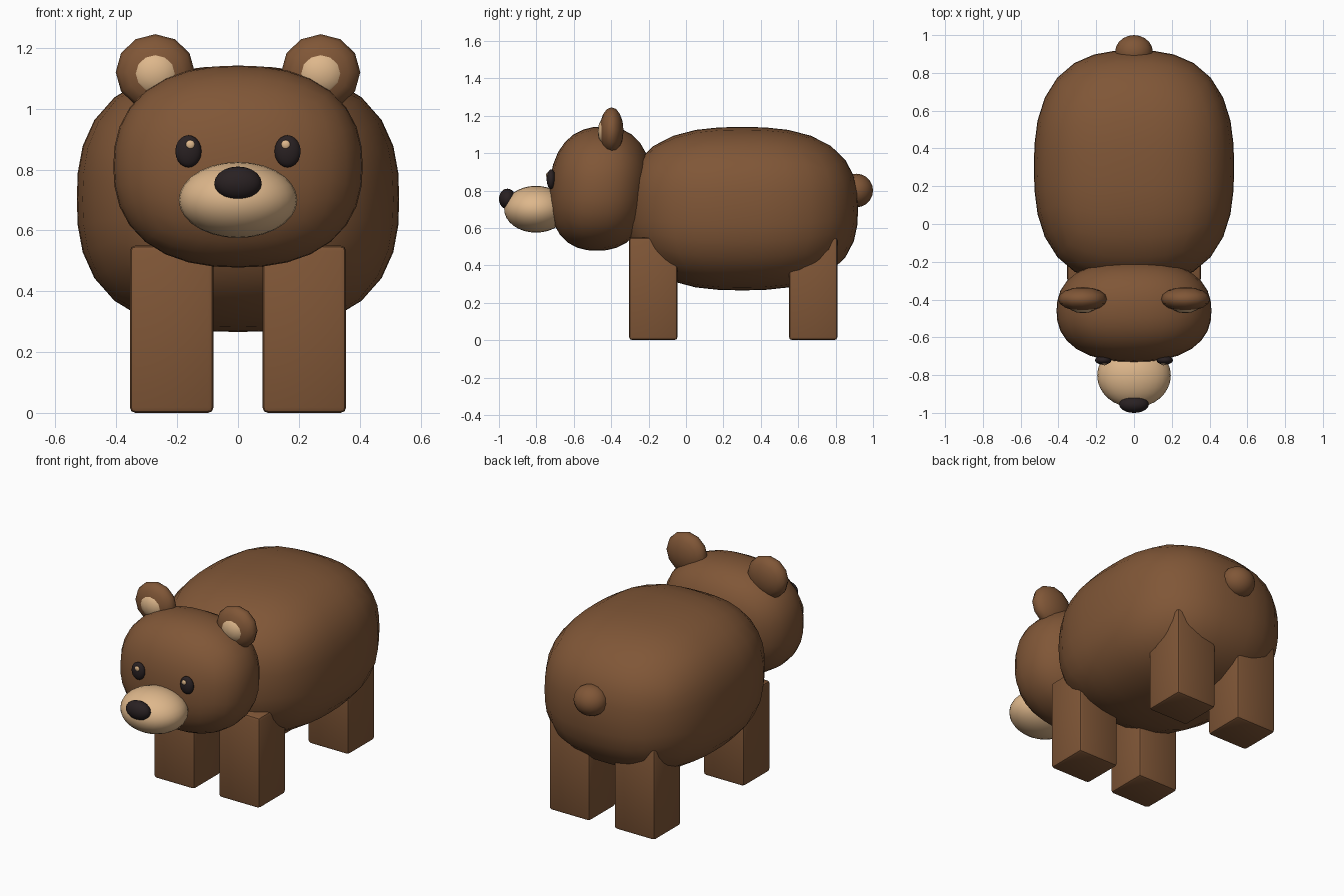
import bpy, bmesh, math
from mathutils import Vector, Matrix

if "Cube" in bpy.data.objects:
    bpy.data.objects.remove(bpy.data.objects["Cube"])


def material(name, rgb):
    m = bpy.data.materials.new(name)
    m.diffuse_color = (*rgb, 1.0)
    m.use_nodes = True
    m.node_tree.nodes["Principled BSDF"].inputs["Base Color"].default_value = m.diffuse_color
    return m


BROWN = material("brown_fur", (0.216, 0.094, 0.038))
TAN = material("cream_fur", (0.73, 0.475, 0.26))
DARK = material("dark_nose", (0.022, 0.015, 0.016))


def finish(bm, name, mat, smooth=True):
    bmesh.ops.recalc_face_normals(bm, faces=bm.faces)
    mesh = bpy.data.meshes.new(name)
    bm.to_mesh(mesh)
    bm.free()
    mesh.materials.append(mat)
    for p in mesh.polygons:
        p.use_smooth = smooth
    ob = bpy.data.objects.new(name, mesh)
    bpy.context.collection.objects.link(ob)
    return ob


def rounded_blob(name, center, radii, power, mat, cuts=7, lean=0.0):
    """Boxy ellipsoid: subdivided cube pushed out to a superellipsoid."""
    bm = bmesh.new()
    bmesh.ops.create_cube(bm, size=2)
    bmesh.ops.subdivide_edges(bm, edges=bm.edges[:], cuts=cuts, use_grid_fill=True)
    for v in bm.verts:
        d = Vector([math.tan(c * math.pi / 4) for c in v.co])
        d /= sum(abs(c) ** power for c in d) ** (1 / power)
        v.co = Vector([c + r * k for c, r, k in zip(center, radii, d)])
        v.co.y += lean * (v.co.z - center[2])
    return finish(bm, name, mat)


def ellipsoid(name, center, radii, mat, segments=20, rings=12):
    """Ellipsoid with its poles facing front and back."""
    bm = bmesh.new()
    bmesh.ops.create_uvsphere(bm, u_segments=segments, v_segments=rings, radius=1)
    bmesh.ops.rotate(bm, verts=bm.verts, matrix=Matrix.Rotation(math.pi / 2, 3, 'X'))
    bmesh.ops.scale(bm, verts=bm.verts, vec=radii)
    bmesh.ops.translate(bm, verts=bm.verts, vec=center)
    return finish(bm, name, mat)


def leg(name, x, y):
    """Square post with softened edges."""
    bm = bmesh.new()
    bmesh.ops.create_cube(bm, size=1)
    bmesh.ops.scale(bm, verts=bm.verts, vec=(0.275, 0.26, 0.55))
    bmesh.ops.translate(bm, verts=bm.verts, vec=(x, y, 0.275))
    bmesh.ops.bevel(bm, geom=bm.edges[:], offset=0.018, segments=2,
                    profile=0.5, affect='EDGES')
    ob = finish(bm, name, BROWN)
    bpy.ops.object.select_all(action='DESELECT')
    ob.select_set(True)
    bpy.context.view_layer.objects.active = ob
    bpy.ops.object.shade_smooth_by_angle(angle=math.radians(30))


# Torso, head and tail
rounded_blob("body", (0, 0.30, 0.703), (0.53, 0.62, 0.437), 2.6, BROWN)
rounded_blob("head", (0, -0.46, 0.81), (0.41, 0.27, 0.332), 2.35, BROWN, lean=0.05)
ellipsoid("tail", (0, 0.91, 0.80), (0.10, 0.09, 0.09), BROWN, 16, 10)

# Face
ellipsoid("muzzle", (0, -0.802, 0.70), (0.195, 0.17, 0.125), TAN, 28, 16)
ellipsoid("nose", (0, -0.955, 0.755), (0.078, 0.045, 0.055), DARK)

# Paired parts
for side, s in (("right", 1), ("left", -1)):
    leg(f"front_leg_{side}", s * 0.218, -0.175)
    leg(f"back_leg_{side}", s * 0.218, 0.68)
    ellipsoid(f"ear_{side}", (s * 0.272, -0.398, 1.12), (0.13, 0.064, 0.125), BROWN, 12, 8)
    ellipsoid(f"inner_ear_{side}", (s * 0.272, -0.42, 1.117), (0.084, 0.052, 0.08), TAN, 12, 8)
    ellipsoid(f"eye_{side}", (s * 0.163, -0.721, 0.86), (0.043, 0.024, 0.053), DARK)
    ellipsoid(f"eye_glint_{side}", (s * 0.157, -0.741, 0.882), (0.015, 0.007, 0.015), TAN, 12, 8)
